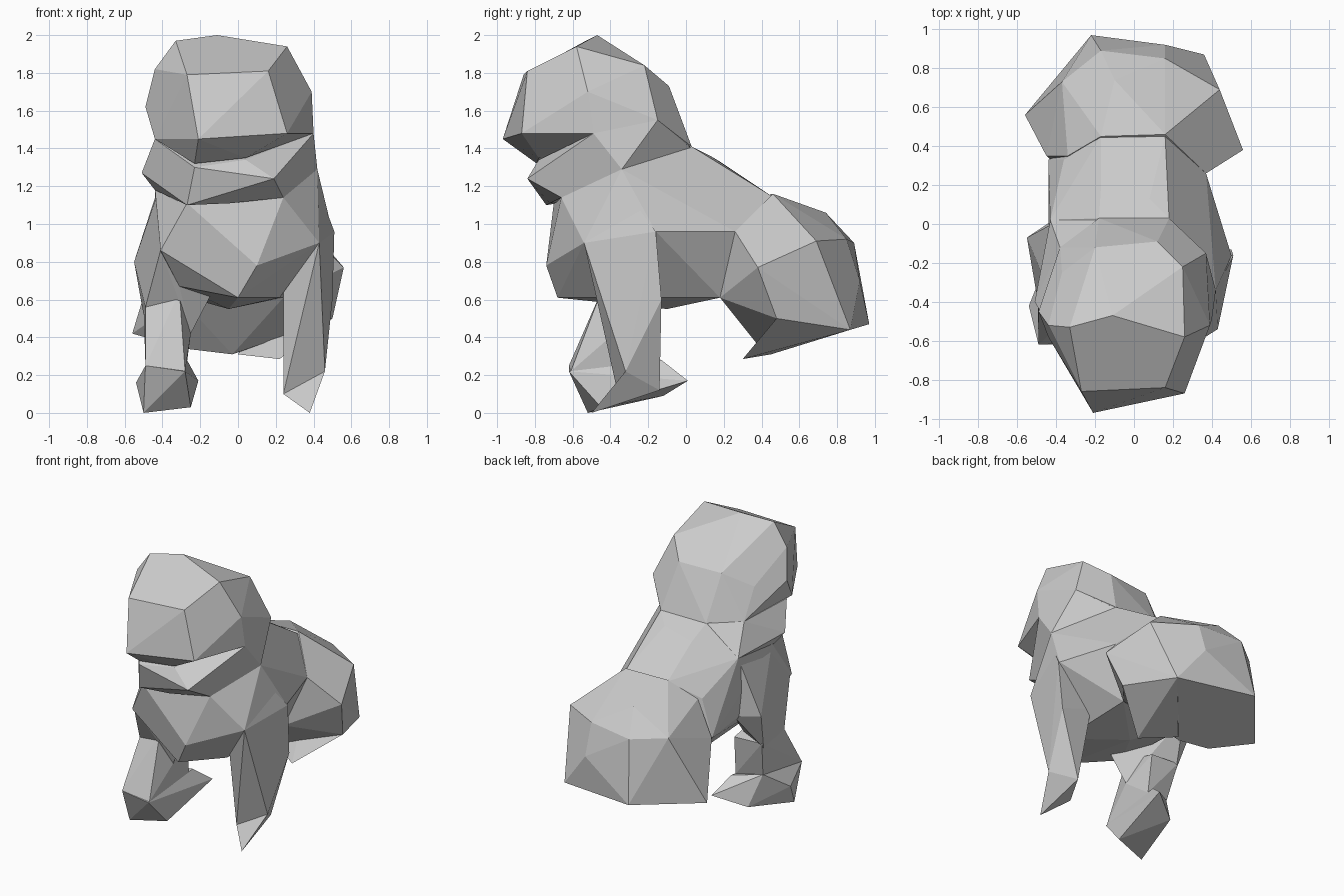
import bpy
import bmesh


def faceted(name, points):
    """Make a flat-shaded faceted solid wrapped around its corner points."""
    bm = bmesh.new()
    for p in points:
        bm.verts.new(p)
    bmesh.ops.convex_hull(bm, input=bm.verts[:])
    bmesh.ops.delete(bm, geom=[v for v in bm.verts if not v.link_faces], context='VERTS')
    bmesh.ops.dissolve_limit(bm, angle_limit=0.06, verts=bm.verts[:], edges=bm.edges[:])
    bmesh.ops.recalc_face_normals(bm, faces=bm.faces[:])
    mesh = bpy.data.meshes.new(name)
    bm.to_mesh(mesh)
    bm.free()
    obj = bpy.data.objects.new(name, mesh)
    bpy.context.collection.objects.link(obj)
    return obj


# Head: broad face, crown, overhanging muzzle, nape
faceted("head", [
    (-.27, -.86, 1.79), (.16, -.84, 1.81), (.26, -.87, 1.48), (-.21, -.97, 1.45),
    (-.33, -.53, 1.97), (-.11, -.47, 2.0), (.26, -.58, 1.94), (.39, -.52, 1.70),
    (.40, -.49, 1.48), (-.44, -.52, 1.82), (-.49, -.45, 1.62), (-.44, -.58, 1.45),
    (.25, -.22, 1.84), (.12, -.09, 1.73), (-.20, -.12, 1.72), (-.37, -.25, 1.62),
    (.04, -.78, 1.35), (-.23, -.79, 1.32), (.18, .03, 1.41), (-.18, .03, 1.41),
    (.37, -.15, 1.55), (-.38, -.12, 1.42)])

# Lower jaw and neck, stepping back under the muzzle
faceted("jaw", [
    (.19, -.84, 1.24), (-.23, -.80, 1.30), (.04, -.78, 1.34), (.40, -.49, 1.48),
    (-.44, -.52, 1.45), (-.51, -.40, 1.27), (-.44, -.38, 1.18), (.42, -.34, 1.29),
    (-.27, -.74, 1.10), (-.04, -.72, 1.11), (.24, -.66, 1.14), (.18, .03, 1.40),
    (-.38, -.12, 1.42), (-.18, .03, 1.40), (-.43, .02, 1.22), (.37, -.15, 1.55)])

# Chest, shoulders and sloping back
faceted("torso", [
    (-.27, -.70, 1.11), (.24, -.66, 1.14), (.43, -.54, .90), (-.41, -.62, .86),
    (.10, -.74, .78), (0, -.68, .61), (-.31, -.50, .67), (.22, -.44, .61),
    (.42, -.34, 1.29), (.50, -.16, .96), (-.44, -.35, 1.19), (-.43, .02, 1.22),
    (.18, .03, 1.41), (-.18, .03, 1.41), (.08, .13, 1.36), (-.17, .18, 1.33),
    (.37, .26, .96), (-.36, .33, 1.03), (.16, .45, 1.15), (-.17, .45, 1.15),
    (.24, .18, .61), (-.30, .20, .62), (-.05, -.1, .55), (-.44, .33, .77)])

# Rounded rump with both folded hind legs
faceted("haunches", [
    (.37, .26, .96), (.56, .38, .77), (.44, .69, .91), (.36, .87, .44),
    (-.22, .97, .47), (.16, .92, .70), (.16, .85, .92), (-.17, .89, .90),
    (-.10, .74, 1.06), (.16, .46, 1.16), (-.17, .45, 1.16), (-.34, .35, 1.03),
    (-.37, .73, .90), (-.45, .35, .78), (-.56, .56, .42), (.50, .48, .50),
    (.24, .18, .61), (-.30, .20, .60), (-.03, .42, .31), (-.28, .42, .34)])

# Right hind foot, a wedge reaching forward
faceted("right_hind_foot", [
    (.22, .30, .285), (.50, .48, .50), (.36, .87, .44), (0, .45, .31), (.1, .6, .5)])

# Right front leg, straight and tapering to the wrist
faceted("right_front_leg", [
    (.43, -.54, .90), (.42, -.34, 1.20), (.51, -.16, .96), (.24, -.44, .65),
    (.24, -.15, .70), (.50, -.13, .60), (.46, -.32, .22), (.24, -.36, .10),
    (.36, -.14, .12)])

# Right hand, a pointed wedge
faceted("right_hand", [
    (.46, -.32, .22), (.24, -.36, .10), (.38, -.50, 0), (.36, -.14, .12)])

# Left upper arm
faceted("left_upper_arm", [
    (-.41, -.60, .86), (-.42, -.38, 1.18), (-.42, 0, 1.20), (-.55, -.07, .80),
    (-.31, -.50, .67), (-.13, -.42, .65), (-.49, -.42, .56), (-.25, -.38, .42),
    (-.40, .03, .80), (-.50, -.17, .52)])

# Left forearm
faceted("left_forearm", [
    (-.49, -.42, .56), (-.25, -.38, .42), (-.31, -.45, .64), (-.50, -.15, .56),
    (-.28, -.15, .55), (-.49, -.62, .25), (-.28, -.61, .22), (-.46, -.22, .29),
    (-.27, -.18, .27)])

# Left hand, with the rear edge pointing back and inward
faceted("left_hand", [
    (-.49, -.62, .25), (-.28, -.62, .22), (-.54, -.42, .16), (-.50, -.52, 0),
    (-.25, -.45, .03), (-.21, .01, .17), (-.27, -.13, .28), (-.46, -.22, .30),
    (-.41, -.12, .09)])
